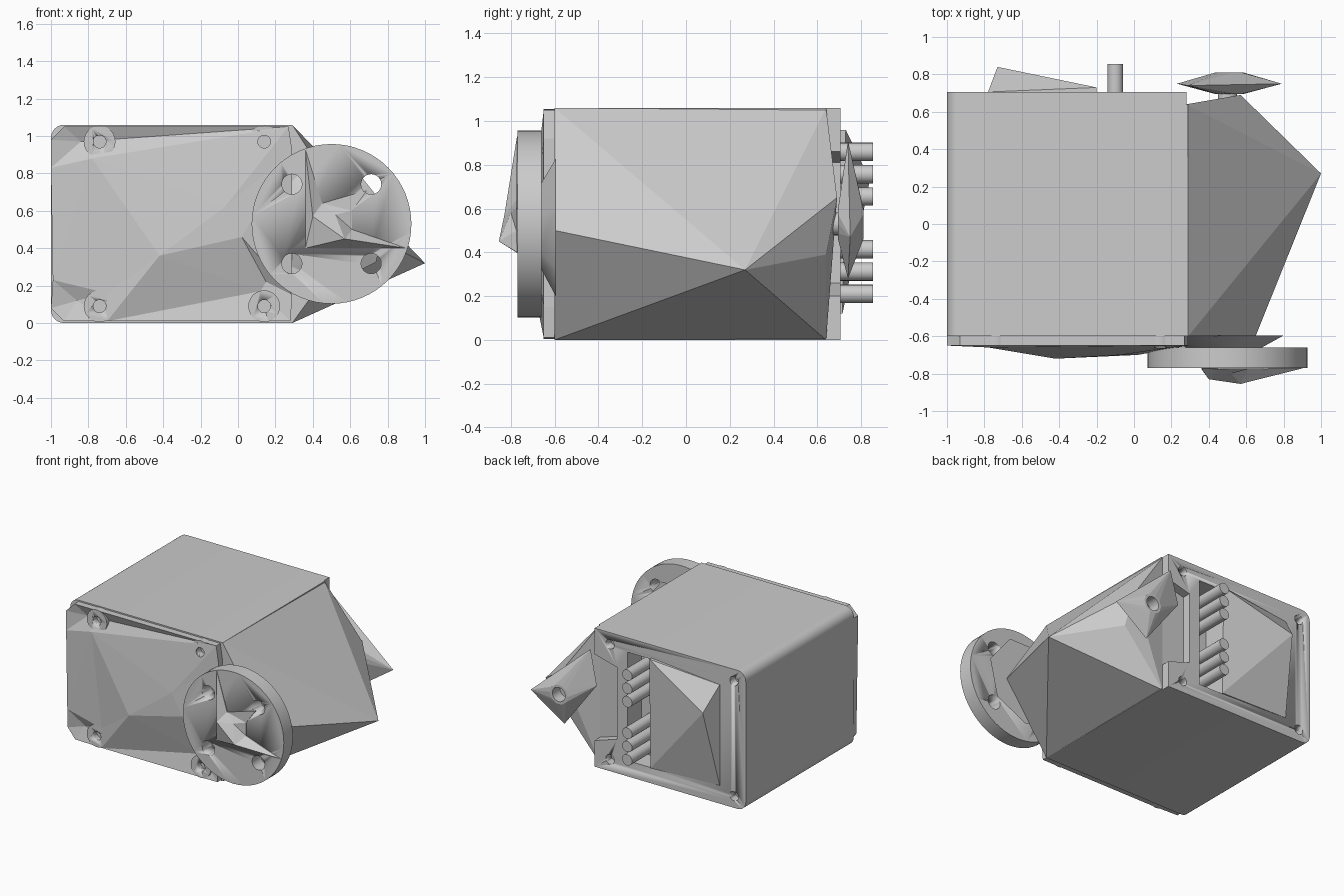
import bpy, bmesh, math
from mathutils import Vector, Matrix
from mathutils.geometry import delaunay_2d_cdt

if "Cube" in bpy.data.objects:
    bpy.data.objects.remove(bpy.data.objects["Cube"])


def finish(name, bm, smooth=False):
    bmesh.ops.recalc_face_normals(bm, faces=bm.faces)
    me = bpy.data.meshes.new(name)
    bm.to_mesh(me)
    bm.free()
    ob = bpy.data.objects.new(name, me)
    bpy.context.collection.objects.link(ob)
    if smooth:
        activate(ob)
        bpy.ops.object.shade_smooth_by_angle(angle=math.radians(30))
    return ob


def activate(ob):
    bpy.ops.object.select_all(action='DESELECT')
    bpy.context.view_layer.objects.active = ob
    ob.select_set(True)


def prism(name, outline, y0, y1, smooth=False):
    """Extrude an x-z outline along y."""
    bm = bmesh.new()
    face = bm.faces.new([bm.verts.new((x, y0, z)) for x, z in outline])
    ext = bmesh.ops.extrude_face_region(bm, geom=[face])
    bmesh.ops.translate(bm, vec=(0, y1 - y0, 0),
                        verts=[v for v in ext['geom'] if isinstance(v, bmesh.types.BMVert)])
    return finish(name, bm, smooth)


def rods(name, centres, r, y0, y1, sides=24, r2=None):
    """Cylinders along y at the given x-z centres."""
    bm = bmesh.new()
    for x, z in centres:
        m = Matrix.Translation((x, (y0 + y1) / 2, z)) @ Matrix.Rotation(-math.pi / 2, 4, 'X')
        bmesh.ops.create_cone(bm, cap_ends=True, segments=sides, radius1=r,
                              radius2=r if r2 is None else r2, depth=y1 - y0, matrix=m)
    return finish(name, bm, True)


def hull(name, pts):
    bm = bmesh.new()
    for p in pts:
        bm.verts.new(p)
    res = bmesh.ops.convex_hull(bm, input=bm.verts)
    loose = [v for v in bm.verts if not v.link_faces]
    bmesh.ops.delete(bm, geom=loose, context='VERTS')
    return finish(name, bm)


def faceted(name, outline, inner, base_y):
    """Faceted relief of (x, z, y) points closed back to a flat base."""
    pts = outline + inner
    n = len(outline)
    co, _, tris, orig, _, _ = delaunay_2d_cdt(
        [Vector(p[:2]) for p in pts], [(i, (i + 1) % n) for i in range(n)], [list(range(n))], 1, 1e-5)
    bm = bmesh.new()
    vs = [bm.verts.new((c.x, pts[o[0]][2], c.y)) for c, o in zip(co, orig)]
    for t in tris:
        bm.faces.new([vs[i] for i in t])
    rim = [e for e in bm.edges if e.is_boundary]
    ext = bmesh.ops.extrude_edge_only(bm, edges=rim)['geom']
    for v in ext:
        if isinstance(v, bmesh.types.BMVert):
            v.co.y = base_y
    bmesh.ops.holes_fill(bm, edges=[e for e in ext if isinstance(e, bmesh.types.BMEdge)], sides=0)
    return finish(name, bm)


def cut(objects, cutter):
    for ob in objects:
        mod = ob.modifiers.new("cut", 'BOOLEAN')
        mod.operation, mod.object, mod.solver = 'DIFFERENCE', cutter, 'EXACT'
        activate(ob)
        bpy.ops.object.modifier_apply(modifier=mod.name)
    bpy.data.objects.remove(cutter)


def arc(cx, cz, r, a0, a1, n=6):
    return [(cx + r * math.cos(math.radians(a0 + (a1 - a0) * i / n)),
             cz + r * math.sin(math.radians(a0 + (a1 - a0) * i / n))) for i in range(n + 1)]


AX, AZ = 0.5, 0.53                      # output shaft axis
left = arc(-0.93, 0.99, 0.07, 90, 180) + arc(-0.93, 0.07, 0.07, 180, 270)

# Housing and its rear plate, notched around the rear horn
housing = prism("housing", left + [(0.29, 0), (0.29, 1.06)], -0.6, 0.64, True)
rear_plate = prism("rear_plate", left + [(0.28, 0), (0.28, 0.2), (0.09, 0.26), (0.09, 0.81),
                                         (0.28, 0.86), (0.28, 1.06)], 0.64, 0.705, True)
# Connector slot and rear screw holes
slot = [(-0.2, 0.12), (0.0, 0.12), (0.0, 0.95), (-0.2, 0.95)]
cut([housing, rear_plate], prism("slot_cutter", slot, 0.54, 0.8))
cut([rear_plate], rods("rear_screw_cutter", [(x, z) for x in (-0.9, 0.15) for z in (0.09, 0.97)],
                       0.036, 0.6, 0.8))

# Faceted nose under the shaft
hull("nose", [(0.29, -0.6, 1.06), (0.28, 0.64, 1.06), (0.29, -0.6, 0), (0.28, 0.64, 0),
              (1.0, 0.27, 0.32), (0.65, -0.6, 0.5), (0.57, 0.69, 0.65), (0.62, 0.64, 0.39)])

# Faceted front cover with corner bosses and screw holes
cover = faceted("front_cover",
                [(-0.99, 0.23, -0.65), (-1, 0.08, -0.63), (-0.93, 0.01, -0.64), (-0.7, 0.01, -0.65),
                 (0.28, 0.01, -0.65), (0.29, 0.15, -0.65), (0.29, 0.92, -0.65), (0.27, 1.05, -0.65),
                 (-0.93, 1.05, -0.65), (-1, 0.98, -0.65), (-1, 0.83, -0.65)],
                [(-0.42, 0.36, -0.72), (-0.07, 0.62, -0.70), (0.02, 0.46, -0.70), (-0.7, 0.16, -0.65),
                 (0.15, 0.22, -0.62), (0.12, 0.17, -0.615), (-0.86, 0.12, -0.615),
                 (-0.84, 0.97, -0.615), (-0.78, 0.88, -0.66)], -0.6)
screws = [(x, z) for x in (-0.74, 0.14) for z in (0.09, 0.97)]
bosses = rods("front_screw_bosses", screws, 0.085, -0.65, -0.6)
cut([cover, bosses], rods("front_screw_cutter", screws, 0.034, -0.75, -0.59))

# Front output disc with four through holes, its collar and faceted hub
rods("front_collar", [(AX - 0.02, AZ)], 0.2, -0.665, -0.595, 7, 0.33)
disc = rods("output_disc", [(AX, AZ)], 0.427, -0.77, -0.66, 64)
cut([disc], rods("disc_cutter", [(AX + i * 0.212, AZ + j * 0.212) for i in (-1, 1) for j in (-1, 1)],
                 0.054, -0.9, -0.6))
faceted("disc_hub",
        [(0.36, 0.93, -0.772), (0.36, 0.40, -0.775), (0.90, 0.40, -0.772), (0.61, 0.50, -0.775),
         (0.61, 0.60, -0.775), (0.69, 0.71, -0.775), (0.45, 0.64, -0.775)],
        [(0.57, 0.45, -0.855), (0.40, 0.57, -0.83), (0.52, 0.58, -0.80)], -0.765)

# Rear horn: bored lens on a short stub
ring = arc(0.51, AZ, 0.075, 0, 324, 9)
horn = hull("rear_horn", [(0.79, 0.75, 0.47), (0.29, 0.74, 0.91), (0.23, 0.75, 0.65), (0.51, 0.74, 0.28)]
            + [(x, y, z) for x, z in ring for y in (0.695, 0.81)])
cut([horn], rods("horn_cutter", [(0.51, AZ)], 0.054, 0.72, 0.9))
rods("rear_stub", [(AX, AZ)], 0.052, 0.62, 0.71)

# Wedge-shaped rear panel
faceted("rear_panel", [(-0.2, 0.12, 0.715), (-0.78, 0.14, 0.706), (-0.78, 0.91, 0.706), (-0.2, 0.96, 0.73)],
        [(-0.73, 0.73, 0.84)], 0.69)

# Connector pins in two groups of three
rods("connector_pins", [(-0.1, z0 + i * 0.102) for z0 in (0.21, 0.655) for i in range(3)],
     0.042, 0.53, 0.855, 20)
